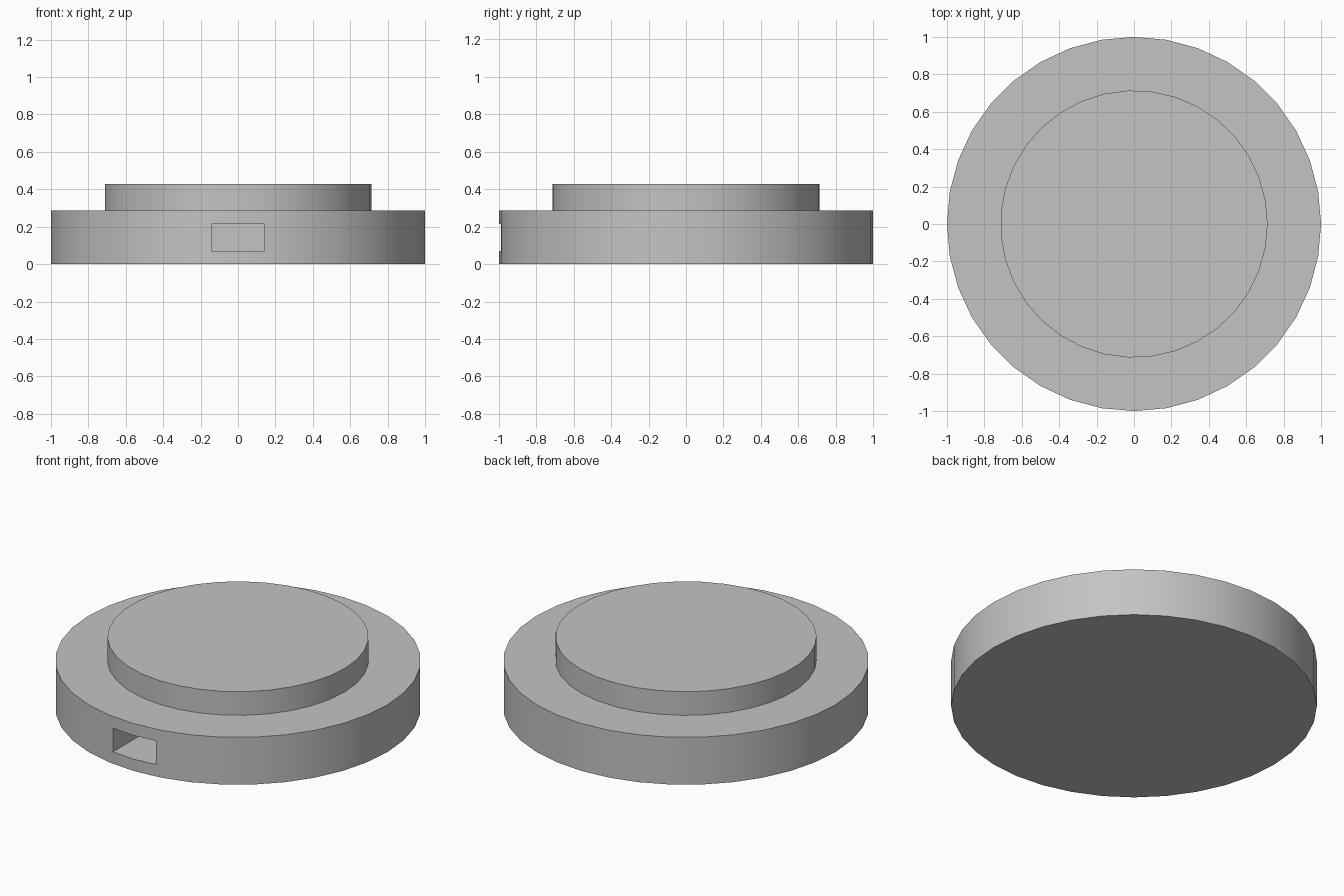
import bpy

default = bpy.data.objects.get("Cube")
if default:
    bpy.data.objects.remove(default, do_unlink=True)

UNIT = 1 / 7  # the base disc is seven units in radius

grey = bpy.data.materials.new("plain grey")
grey.use_nodes = True
colour = (0.55, 0.55, 0.55, 1)
grey.diffuse_color = colour
grey.node_tree.nodes["Principled BSDF"].inputs["Base Color"].default_value = colour


def disc(name, radius, bottom, top, sides):
    """Upright cylinder with a vertex on the +x axis."""
    bpy.ops.mesh.primitive_cylinder_add(
        vertices=sides, radius=radius, depth=top - bottom,
        location=(0, 0, (bottom + top) / 2))
    obj = bpy.context.object
    obj.name = name
    # Primitive starts on +y, so turn it to start on +x
    obj.rotation_euler.z = -1.5707963
    bpy.ops.object.transform_apply(location=True, rotation=True, scale=True)
    obj.data.materials.append(grey)
    return obj


def smooth(obj):
    bpy.ops.object.select_all(action="DESELECT")
    obj.select_set(True)
    bpy.context.view_layer.objects.active = obj
    bpy.ops.object.shade_smooth_by_angle(angle=0.5)


# Wide base and the smaller raised disc on it
base = disc("base_disc", 7 * UNIT, 0, 2 * UNIT, 36)
raised = disc("raised_disc", 5 * UNIT, 2 * UNIT, 3 * UNIT, 35)

# Rectangular slot cut into the front of the base
bpy.ops.mesh.primitive_cube_add(size=1, location=(0, -6.5 * UNIT, UNIT))
cutter = bpy.context.object
cutter.name = "slot_cutter"
cutter.scale = (2 * UNIT, 3 * UNIT, UNIT)
bpy.ops.object.transform_apply(location=False, rotation=False, scale=True)
cutter.data.materials.append(grey)
cutter.hide_render = True

slot = base.modifiers.new("front_slot", "BOOLEAN")
slot.operation = "DIFFERENCE"
slot.solver = "EXACT"
slot.object = cutter
bpy.context.view_layer.objects.active = base
bpy.ops.object.modifier_apply(modifier=slot.name)
bpy.data.objects.remove(cutter, do_unlink=True)

for part in (base, raised):
    smooth(part)
